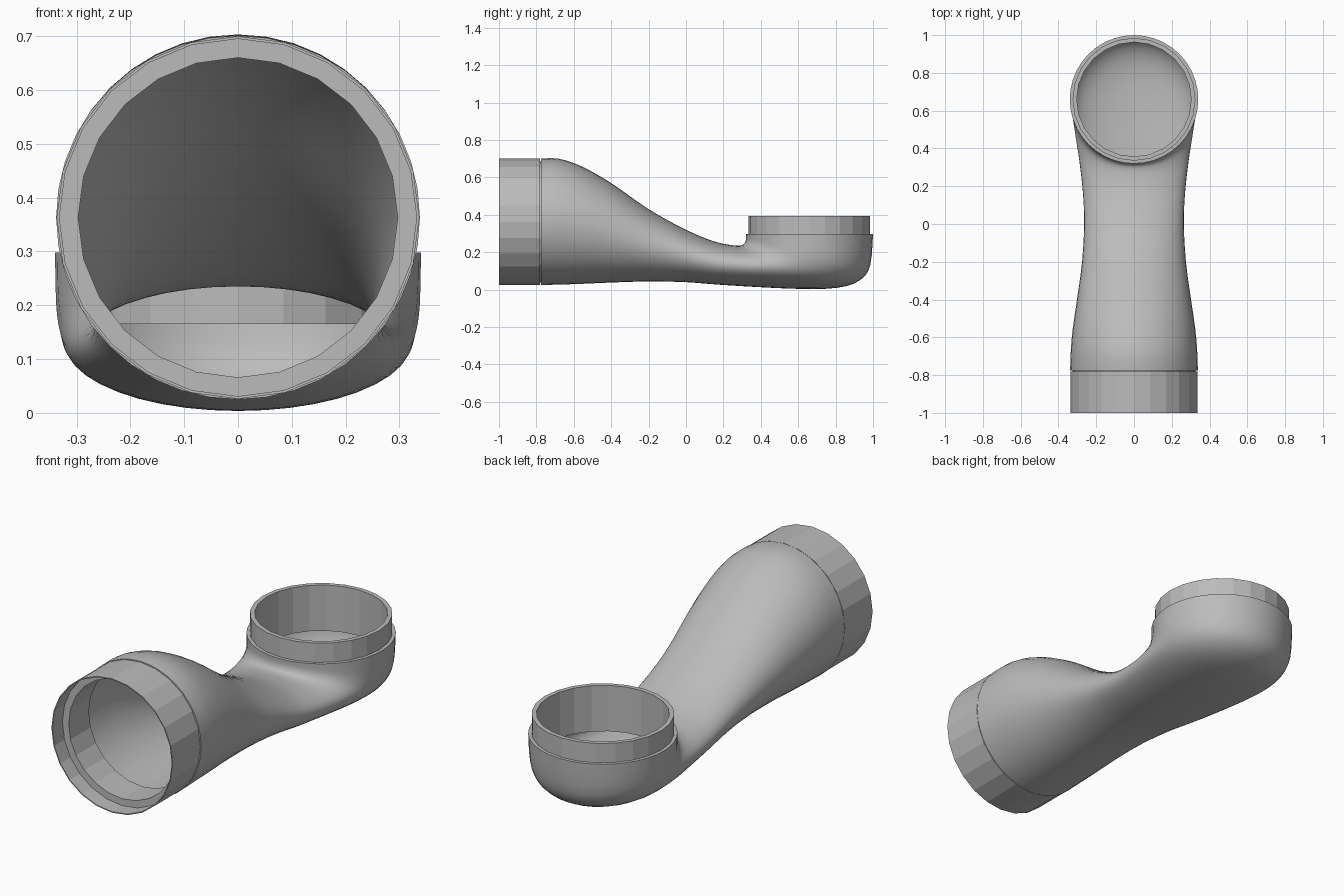
import bpy, bmesh, math
from mathutils import Vector

cube = bpy.data.objects.get("Cube")
if cube:
    bpy.data.objects.remove(cube, do_unlink=True)

grey = bpy.data.materials.new("mid grey")
grey.use_nodes = True
colour = (0.5, 0.5, 0.5, 1)
grey.diffuse_color = colour
grey.node_tree.nodes["Principled BSDF"].inputs["Base Color"].default_value = colour


def loft(name, sections, sides, closed=False, smooth=False):
    """Skin elliptical sections, each given as upper y, z, lower y, z, half width."""
    bm = bmesh.new()
    rings = []
    for uy, uz, ly, lz, w in sections:
        upper, lower = Vector((0, uy, uz)), Vector((0, ly, lz))
        mid, half = (upper + lower) / 2, (upper - lower) / 2
        ring = []
        for i in range(sides):
            a = math.tau * i / sides
            ring.append(bm.verts.new(mid + half * math.cos(a) + Vector((w * math.sin(a), 0, 0))))
        rings.append(ring)
    pairs = list(zip(rings, rings[1:]))
    if closed:
        pairs.append((rings[-1], rings[0]))
    for a, b in pairs:
        for i in range(sides):
            j = (i + 1) % sides
            bm.faces.new((a[i], a[j], b[j], b[i]))
    bmesh.ops.recalc_face_normals(bm, faces=bm.faces)
    mesh = bpy.data.meshes.new(name)
    bm.to_mesh(mesh)
    bm.free()
    mesh.materials.append(grey)
    obj = bpy.data.objects.new(name, mesh)
    bpy.context.collection.objects.link(obj)
    if smooth:
        bpy.ops.object.select_all(action="DESELECT")
        obj.select_set(True)
        bpy.context.view_layer.objects.active = obj
        bpy.ops.object.shade_smooth_by_angle(angle=math.radians(40))
    return obj


def smooth_path(keys, steps):
    """Catmull-Rom interpolation between key sections."""
    keys = [Vector(k) for k in keys]
    out = []
    for i in range(len(keys) - 1):
        p1, p2 = keys[i], keys[i + 1]
        p0, p3 = keys[max(i - 1, 0)], keys[min(i + 2, len(keys) - 1)]
        for s in range(steps):
            t = s / steps
            out.append(p1 + (p2 - p0) * (t / 2)
                       + (p0 * 2 - p1 * 5 + p2 * 4 - p3) * (t * t / 2)
                       + (p1 * 3 - p0 - p2 * 3 + p3) * (t ** 3 / 2))
    return out + [keys[-1]]


# Circular sections: upright around the intake axis, flat around the outlet axis
INTAKE_Z, OUTLET_Y = 0.363, 0.66


def upright(r, y):
    return (y, INTAKE_Z + r, y, INTAKE_Z - r, r)


def flat(r, z):
    return (OUTLET_Y - r, z, OUTLET_Y + r, z, r)


# Duct body: round intake, narrowed neck, then an elbow turning up to the outlet
body_keys = [
    upright(0.338, -0.775),
    (-0.68, 0.70, -0.68, 0.027, 0.335),
    (-0.56, 0.66, -0.56, 0.031, 0.325),
    (-0.40, 0.57, -0.40, 0.038, 0.302),
    (-0.20, 0.43, -0.20, 0.044, 0.275),
    (0.00, 0.32, 0.00, 0.040, 0.264),
    (0.15, 0.258, 0.17, 0.027, 0.270),
    (0.25, 0.237, 0.40, 0.013, 0.288),
    (0.295, 0.237, 0.62, 0.004, 0.308),
    (0.312, 0.247, 0.81, 0.010, 0.322),
    (0.319, 0.262, 0.93, 0.050, 0.332),
    (0.321, 0.277, 0.985, 0.13, 0.338),
    flat(0.34, 0.298),
]
body = [upright(0.325, -0.775)] + smooth_path(body_keys, 3) + [flat(0.318, 0.298)]
loft("duct_body", body, 40, smooth=True)

# Intake collar: thin outer sleeve with a recessed ledge and an inner sleeve
loft("intake_collar", [
    upright(0.337, -0.78), upright(0.337, -1.0), upright(0.332, -1.0),
    upright(0.332, -0.92), upright(0.297, -0.92), upright(0.297, -0.76),
    upright(0.325, -0.76), upright(0.325, -0.78),
], 24, closed=True)

# Outlet collar: ring standing out of the elbow and reaching down inside it
loft("outlet_collar", [
    flat(0.325, 0.165), flat(0.325, 0.395), flat(0.303, 0.395), flat(0.303, 0.165),
], 24, closed=True)
